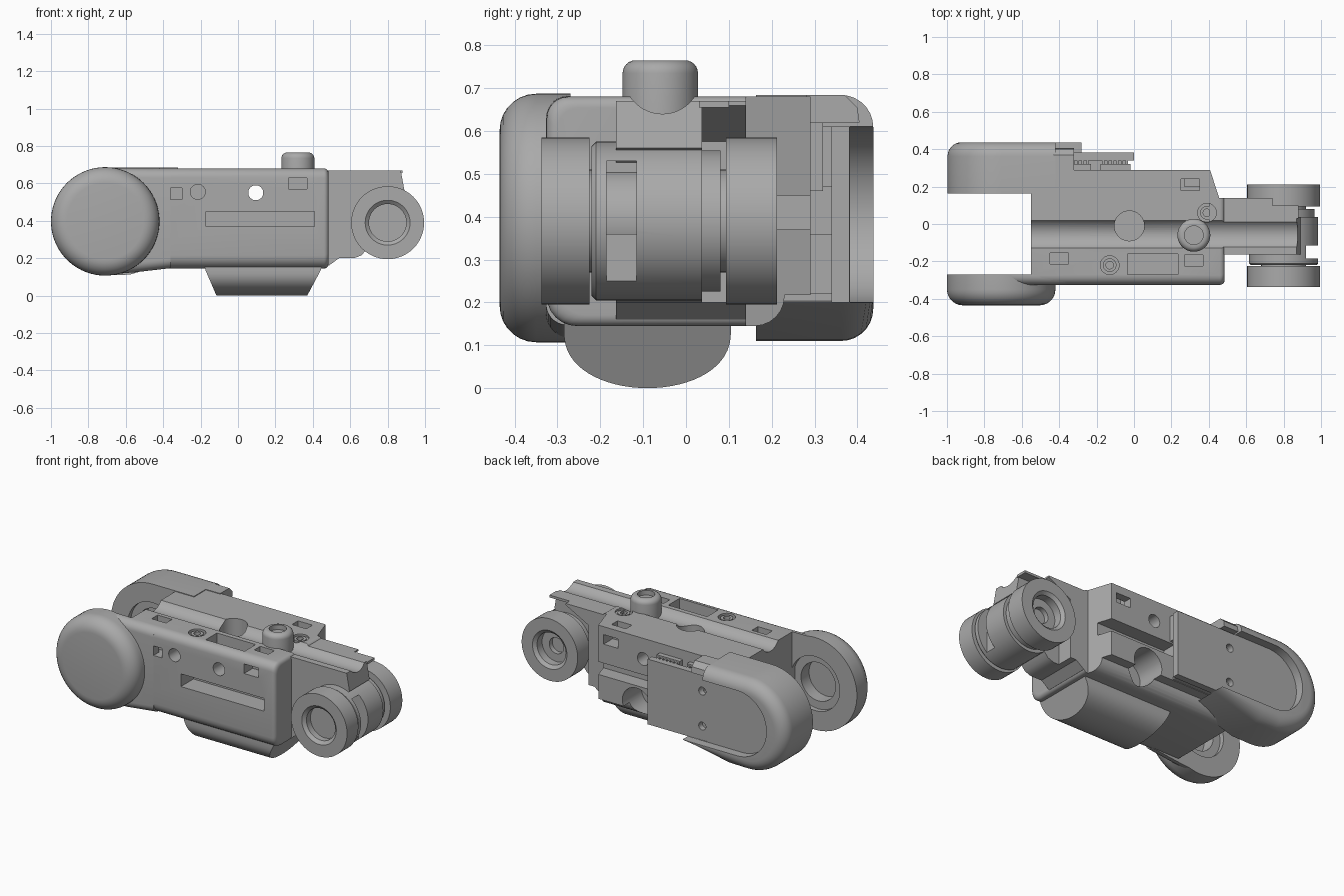
import bpy, bmesh, math
from mathutils import Vector

old = bpy.data.objects.get("Cube")
if old:
    bpy.data.objects.remove(old, do_unlink=True)

grey = bpy.data.materials.new("matte_grey")
grey.use_nodes = True
grey.diffuse_color = (0.4, 0.4, 0.4, 1)
grey.node_tree.nodes["Principled BSDF"].inputs["Base Color"].default_value = (0.4, 0.4, 0.4, 1)
parts = []


def finish(name, bm, keep=True):
    bmesh.ops.recalc_face_normals(bm, faces=bm.faces)
    mesh = bpy.data.meshes.new(name)
    bm.to_mesh(mesh)
    bm.free()
    mesh.materials.append(grey)
    obj = bpy.data.objects.new(name, mesh)
    bpy.context.collection.objects.link(obj)
    if keep:
        parts.append(obj)
    return obj


def place(axis, u, v, w):
    return {"x": (w, u, v), "y": (u, w, v), "z": (u, v, w)}[axis]


def loft(name, layers, axis, keep=True):
    """Skin matching (outline, distance) layers along an axis and cap both ends."""
    bm = bmesh.new()
    rings = [[bm.verts.new(place(axis, u, v, w)) for u, v in pts] for pts, w in layers]
    bm.faces.new(rings[0])
    bm.faces.new(rings[-1])
    for lo, hi in zip(rings, rings[1:]):
        for i in range(len(lo)):
            j = (i + 1) % len(lo)
            bm.faces.new((lo[i], lo[j], hi[j], hi[i]))
    return finish(name, bm, keep)


def prism(name, pts, axis, a, b, keep=True):
    return loft(name, [(pts, a), (pts, b)], axis, keep)


def round_end(name, shape, axis, flat, end, r, steps=7):
    """Extrude shape(inset) from a flat end to an end with rounded edges."""
    s = 1 if end > flat else -1
    layers = [(shape(0), flat)]
    for i in range(steps + 1):
        t = math.pi / 2 * i / steps
        layers.append((shape(r * (1 - math.cos(t))), end - s * r * (1 - math.sin(t))))
    return loft(name, layers, axis)


def rect(u0, u1, v0, v1):
    return [(u0, v0), (u1, v0), (u1, v1), (u0, v1)]


def arc(u, v, r, a0=0, a1=360, n=48):
    count = n if a1 - a0 == 360 else n + 1
    angles = [math.radians(a0 + (a1 - a0) * i / n) for i in range(count)]
    return [(u + r * math.cos(t), v + r * math.sin(t)) for t in angles]


def rounded(corners, steps=6):
    """Soften the corners (u, v, radius) of an outline."""
    out = []
    for i, (u, v, r) in enumerate(corners):
        p = Vector((u, v))
        if not r:
            out.append((u, v))
            continue
        a = p + (Vector(corners[i - 1][:2]) - p).normalized() * r
        b = p + (Vector(corners[(i + 1) % len(corners)][:2]) - p).normalized() * r
        c = a + b - p
        for k in range(steps + 1):
            t = k / steps * math.pi / 2
            out.append(tuple(c + (a - c) * math.sin(math.pi / 2 - t) + (b - c) * math.sin(t)))
    return out


def lathe(name, profile, axis, u, v):
    """Spin (radius, distance) points around an axis through (u, v)."""
    bm = bmesh.new()
    verts = [bm.verts.new(place(axis, u + r, v, w)) for r, w in profile]
    edges = [bm.edges.new(pair) for pair in zip(verts, verts[1:])]
    bmesh.ops.spin(bm, geom=verts + edges, cent=place(axis, u, v, 0), axis=place(axis, 0, 0, 1),
                   angle=math.tau, steps=56, use_merge=False)
    bmesh.ops.remove_doubles(bm, verts=bm.verts, dist=0.0005)
    return finish(name, bm)


def cut(target, pts, axis, a, b):
    tool = prism("cutter", pts, axis, a, b, keep=False)
    tool.hide_render = True
    mod = target.modifiers.new("cut", "BOOLEAN")
    mod.operation, mod.solver, mod.object = "DIFFERENCE", "EXACT", tool
    bpy.context.view_layer.objects.active = target
    bpy.ops.object.modifier_apply(modifier=mod.name)
    bpy.data.objects.remove(tool, do_unlink=True)


# Main housing with a rounded front and a stepped rear underside
def section(k):
    return rounded([(-0.325 + k, 0.68 - k, 0.05), (-0.325 + k, 0.145 + k, 0.07), (0.23, 0.145 + k, 0.07),
                    (0.23, 0.217 + k, 0), (0.29, 0.217 + k, 0), (0.29, 0.68 - k, 0)])


body = round_end("housing", section, "x", -0.55, 0.485, 0.025, 5)
cut(body, [(0.455, 0.14), (0.4, 0.31), (0.6, 0.31), (0.6, 0.14)], "z", 0, 1)
groove = arc(-0.055, 0.73, 0.09)
cut(body, groove, "x", -0.7, 0.7)

# Top pockets
for x, y, w, h in [(-0.4, -0.185, 0.1, 0.06), (0.32, -0.195, 0.1, 0.06),
                   (0.3, 0.21, 0.1, 0.06), (0.1, -0.215, 0.27, 0.11)]:
    cut(body, rect(x - w / 2, x + w / 2, y - h / 2, y + h / 2), "z", 0.6, 0.8)
cut(body, arc(-0.025, -0.01, 0.08), "z", 0.45, 0.8)
for x, y in [(0.39, 0.06), (-0.13, -0.22)]:
    cut(body, arc(x, y, 0.05), "z", 0.64, 0.8)
    lathe("screw", [(0, 0.6), (0.036, 0.6), (0.036, 0.675), (0.02, 0.675), (0.02, 0.65), (0, 0.65)], "z", x, y)

# Front and rear pockets, long slots and cross holes
for x, z in [(-0.35, 0.545), (0.32, 0.6)]:
    cut(body, rect(x - 0.05, x + 0.05, z - 0.03, z + 0.03), "y", -0.5, -0.24)
cut(body, arc(-0.215, 0.555, 0.04), "y", -0.5, -0.1)
cut(body, arc(0.095, 0.55, 0.04), "y", -0.5, 0.5)
cut(body, rect(-0.17, 0.41, 0.37, 0.45), "y", -0.5, -0.2)
cut(body, rect(0.27, 0.37, 0.57, 0.63), "y", 0.2, 0.5)
cut(body, rect(-0.05, 0.6, 0.37, 0.45), "y", 0.2, 0.5)
cut(body, arc(0.14, 0.255, 0.1), "y", 0.1, 0.5)

# Front knuckle disc and the web that joins it to the housing
front_lobe = round_end("front_knuckle", lambda k: arc(-0.71, 0.397, 0.29 - k, n=72), "y", -0.27, -0.435, 0.085)
front_web = round_end("front_web", lambda k: arc(-0.71, 0.397, 0.285 - k, 90, 270, 32)
                      + [(-0.55, 0.125 + k), (-0.36, 0.147 + k), (-0.36, 0.678 - k)],
                      "y", -0.27, -0.327, 0.05)

# Rear knuckle with a sloping lower lip and a recessed cover seat
rear_lobe = round_end("rear_knuckle", lambda k: arc(-0.71, 0.397, 0.287 - k, 90, 270, 36)
                      + [(-0.58, 0.112 + k), (-0.28, 0.2), (-0.42, 0.203), (-0.42, 0.684 - k)],
                      "y", 0.163, 0.437, 0.075)
cut(rear_lobe, arc(-0.66, 0.405, 0.205, 90, 270, 36) + [(-0.3, 0.2), (-0.3, 0.61)], "y", 0.383, 0.5)

# Bearing seats on the inner knuckle faces
for r, depth in [(0.17, 0.03), (0.12, 0.11)]:
    seat = arc(-0.71, 0.397, r)
    cut(front_lobe, seat, "y", -0.27 - depth, -0.2)
    cut(front_web, seat, "y", -0.27 - depth, -0.2)
    cut(rear_lobe, seat, "y", 0.1, 0.163 + depth)

# Rear cover plate, its connectors and the upper rim tab
cover = prism("rear_cover", rect(-0.45, 0.0, 0.2, 0.61), "y", 0.34, 0.381)
for z in (0.29, 0.51):
    cut(cover, arc(-0.38, z, 0.025), "y", 0.3, 0.5)
prism("upper_rim", [(0.28, 0.62), (0.405, 0.62), (0.4, 0.655), (0.37, 0.684), (0.28, 0.684)], "x", -0.43, -0.32)
for x0 in (-0.39, -0.18):
    prism("connector", rect(x0, x0 + 0.16, 0.46, 0.62), "y", 0.28, 0.32)
    for i in range(6):
        x = x0 + 0.01 + i * 0.025
        prism("connector_pin", rect(x, x + 0.012, 0.47, 0.61), "y", 0.31, 0.345)
prism("cover_spacer", rect(-0.42, -0.04, 0.22, 0.36), "y", 0.28, 0.345)

# Neck that carries the roller joint
neck = prism("neck", [(0.4, 0.155), (0.485, 0.16), (0.54, 0.2), (0.62, 0.2), (0.66, 0.215), (0.69, 0.25),
                      (0.8, 0.25), (0.8, 0.5), (0.89, 0.56), (0.87, 0.67), (0.4, 0.67)], "y", -0.163, 0.037)
cut(neck, groove, "x", 0.3, 1.1)
prism("neck_side", [(0.4, 0.155), (0.485, 0.16), (0.54, 0.2), (0.58, 0.2), (0.58, 0.575), (0.74, 0.66),
                    (0.74, 0.67), (0.4, 0.67)], "y", 0.03, 0.14)
prism("neck_lip", rect(0.7, 0.88, 0.655, 0.67), "y", 0.03, 0.1)

# Roller joint: two bored wheels around a central knuckle
lathe("front_wheel", [(0, -0.225), (0.195, -0.225), (0.195, -0.337), (0.12, -0.337), (0.1, -0.32),
                      (0.1, -0.28), (0, -0.28)], "y", 0.8, 0.39)
lathe("rear_wheel", [(0, 0.093), (0.195, 0.093), (0.195, 0.212), (0.12, 0.212), (0.1, 0.195),
                     (0.1, 0.145), (0.05, 0.145), (0.05, 0.115), (0, 0.115)], "y", 0.8, 0.39)
hub = lathe("joint_hub", [(0, -0.22), (0.175, -0.22), (0.185, -0.21), (0.185, 0.037), (0, 0.037)], "y", 0.8, 0.39)
cut(hub, rect(-0.185, -0.115, 0.36, 0.53), "x", 0.84, 1.1)
cut(hub, rect(-0.185, -0.115, 0.15, 0.365), "x", 0.92, 1.1)
lathe("rear_washer", [(0, 0.03), (0.165, 0.03), (0.165, 0.08), (0, 0.08)], "y", 0.8, 0.39)
lathe("axle", [(0, -0.26), (0.12, -0.26), (0.12, 0.11), (0, 0.11)], "y", 0.8, 0.39)

# Button on the top, rounded with a shallow socket
button = [(0, 0.6), (0.088, 0.6)] + arc(0.058, 0.735, 0.03, 0, 90, 6) + [(0.05, 0.765), (0.05, 0.735), (0, 0.735)]
lathe("top_button", button, "z", 0.32, -0.06)

# Grip pad below: curved section with sloping ends
curve = [(-0.09 - 0.195 * math.cos(math.pi * i / 32), 0.135 - 0.135 * math.sin(math.pi * i / 32) ** 0.85)
         for i in range(33)]
pad = prism("grip_pad", [(-0.285, 0.16)] + curve + [(0.105, 0.16)], "x", -0.18, 0.45)
for v in pad.data.vertices:
    drop = max(0, 0.15 - v.co.z) / 0.15
    v.co.x += 0.065 * drop if v.co.x < 0 else -0.08 * drop

# Smooth round surfaces while keeping hard edges
bpy.ops.object.select_all(action="DESELECT")
for obj in parts:
    obj.select_set(True)
bpy.context.view_layer.objects.active = body
bpy.ops.object.shade_smooth_by_angle(angle=math.radians(30))
